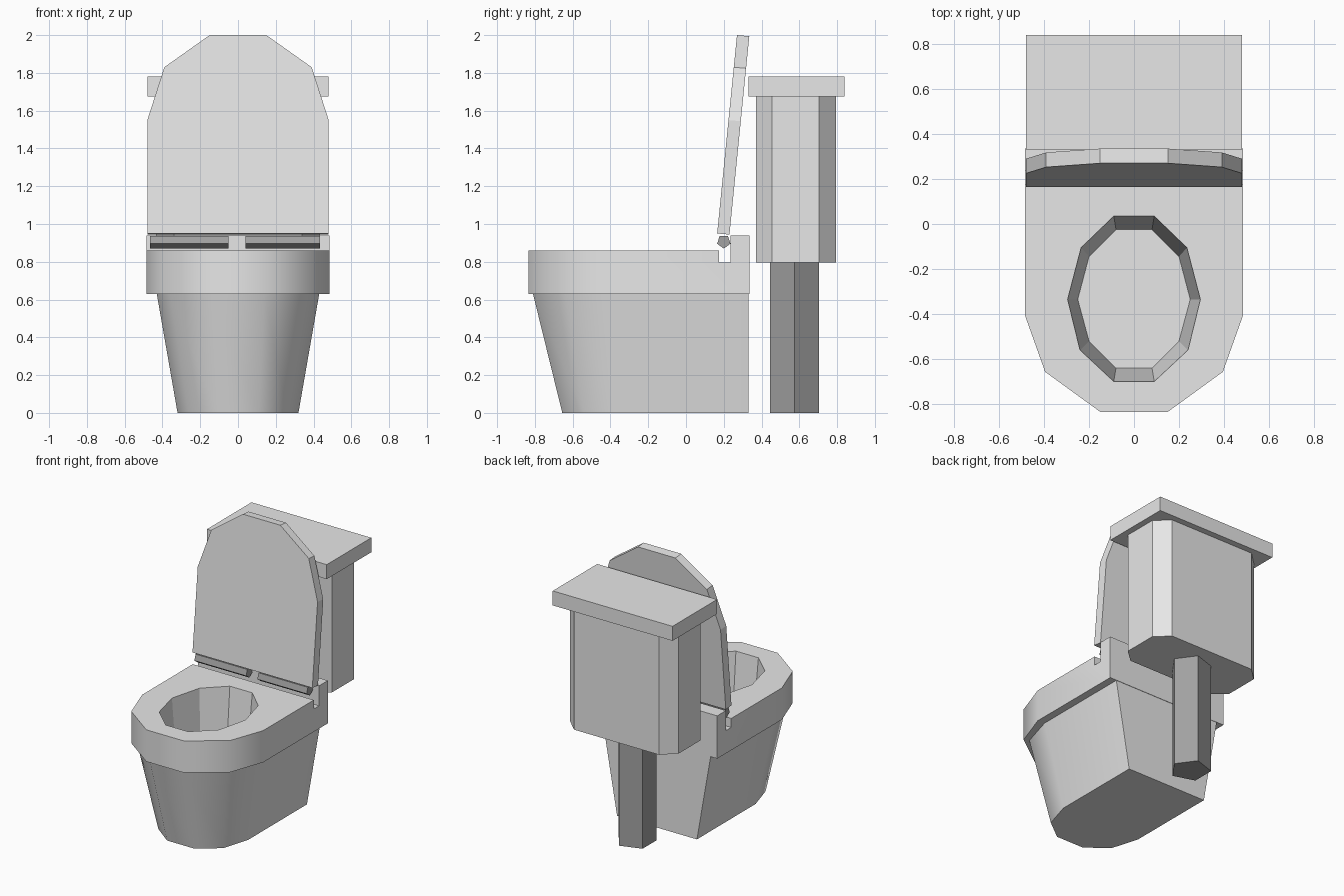
import bpy, bmesh, math

if "Cube" in bpy.data.objects:
    bpy.data.objects.remove(bpy.data.objects["Cube"])

def material(name, v):
    m = bpy.data.materials.new(name)
    m.diffuse_color = (v, v, v, 1)
    m.use_nodes = True
    m.node_tree.nodes["Principled BSDF"].inputs["Base Color"].default_value = m.diffuse_color
    return m

WHITE = material("white ceramic", 0.8)
GREY = material("grey fittings", 0.36)

def loft(name, rings, mat):
    """Closed solid through a list of equal-length 3D rings."""
    bm = bmesh.new()
    vs = [[bm.verts.new(p) for p in r] for r in rings]
    n = len(vs[0])
    for a, b in zip(vs, vs[1:]):
        for i in range(n):
            j = (i + 1) % n
            bm.faces.new((a[i], a[j], b[j], b[i]))
    bm.faces.new(vs[0][::-1])
    bm.faces.new(vs[-1])
    bmesh.ops.recalc_face_normals(bm, faces=bm.faces)
    me = bpy.data.meshes.new(name)
    bm.to_mesh(me)
    bm.free()
    me.materials.append(mat)
    ob = bpy.data.objects.new(name, me)
    bpy.context.collection.objects.link(ob)
    return ob

def mirrored(half):
    """Complete a right-hand half outline across x = 0."""
    return half + [(-x, y) for x, y in reversed(half)]

def at(outline, z):
    return [(x, y, z) for x, y in outline]

def box(name, x, y0, y1, z0, z1, mat=WHITE):
    o = mirrored([(x, y1), (x, y0)])
    return loft(name, [at(o, z0), at(o, z1)], mat)

def activate(ob):
    bpy.ops.object.select_all(action='DESELECT')
    ob.select_set(True)
    bpy.context.view_layer.objects.active = ob

# Bowl: tapered base, ledge and overhanging rim
foot = mirrored([(.32, .332), (.32, -.34), (.26, -.54), (.11, -.655)])
neck = mirrored([(.43, .332), (.43, -.40), (.36, -.64), (.14, -.81)])
rim = mirrored([(.485, .335), (.485, -.405), (.395, -.657), (.15, -.835)])
bowl = loft("bowl", [at(foot, 0), at(neck, .63), at(rim, .63), at(rim, .94)], WHITE)
activate(bowl)
bpy.ops.object.shade_smooth_by_angle(angle=math.radians(40))

# Cut the rim step, the hinge groove and the basin
top = mirrored([(.09, .035), (.235, -.105), (.295, -.335), (.24, -.56), (.09, -.70)])
low = mirrored([(.08, -.025), (.20, -.145), (.25, -.335), (.20, -.52), (.08, -.64)])
cutters = [
    box("step_cutter", .7, -1, .2, .86, 1.1),
    box("groove_cutter", .7, .175, .235, .795, 1.1),
    loft("basin_cutter", [at(low, .3), at(top, .86), at(top, 1.0)], WHITE),
]
for c in cutters:
    c.hide_render = True
    mod = bowl.modifiers.new("cut", 'BOOLEAN')
    mod.operation = 'DIFFERENCE'
    mod.solver = 'EXACT'
    mod.object = c
    activate(bowl)
    bpy.ops.object.modifier_apply(modifier=mod.name)
    bpy.data.objects.remove(c)

# Raised lid, leaning slightly backward
shape = mirrored([(.48, .95), (.48, 1.55), (.39, 1.83), (.15, 2.0)])
front = [(x, .165 + .1 * (z - .95), z) for x, z in shape]
loft("lid", [front, [(x, y + .065, z - .006) for x, y, z in front]], WHITE)

# Five-sided hinge rods
def hinge(name, x0, x1):
    angs = [math.radians(-90 + 72 * i) for i in range(5)]
    ring = [(.2 + .037 * math.cos(a), .907 + .037 * math.sin(a)) for a in angs]
    loft(name, [[(x, y, z) for y, z in ring] for x in (x0, x1)], GREY)

hinge("left_hinge", -.465, -.05)
hinge("right_hinge", .04, .435)

# Tank with chamfered corners, and its cover
tank = mirrored([(.34, .795), (.435, .705), (.435, .455), (.34, .37)])
loft("tank", [at(tank, .795), at(tank, 1.675)], WHITE)
box("tank_cover", .48, .33, .84, 1.675, 1.78)

# Five-sided pipe under the tank
pent = [(.137 * math.cos(math.tau * i / 5), .575 + .137 * math.sin(math.tau * i / 5)) for i in range(5)]
loft("drain_pipe", [at(pent, 0), at(pent, .8)], GREY)
